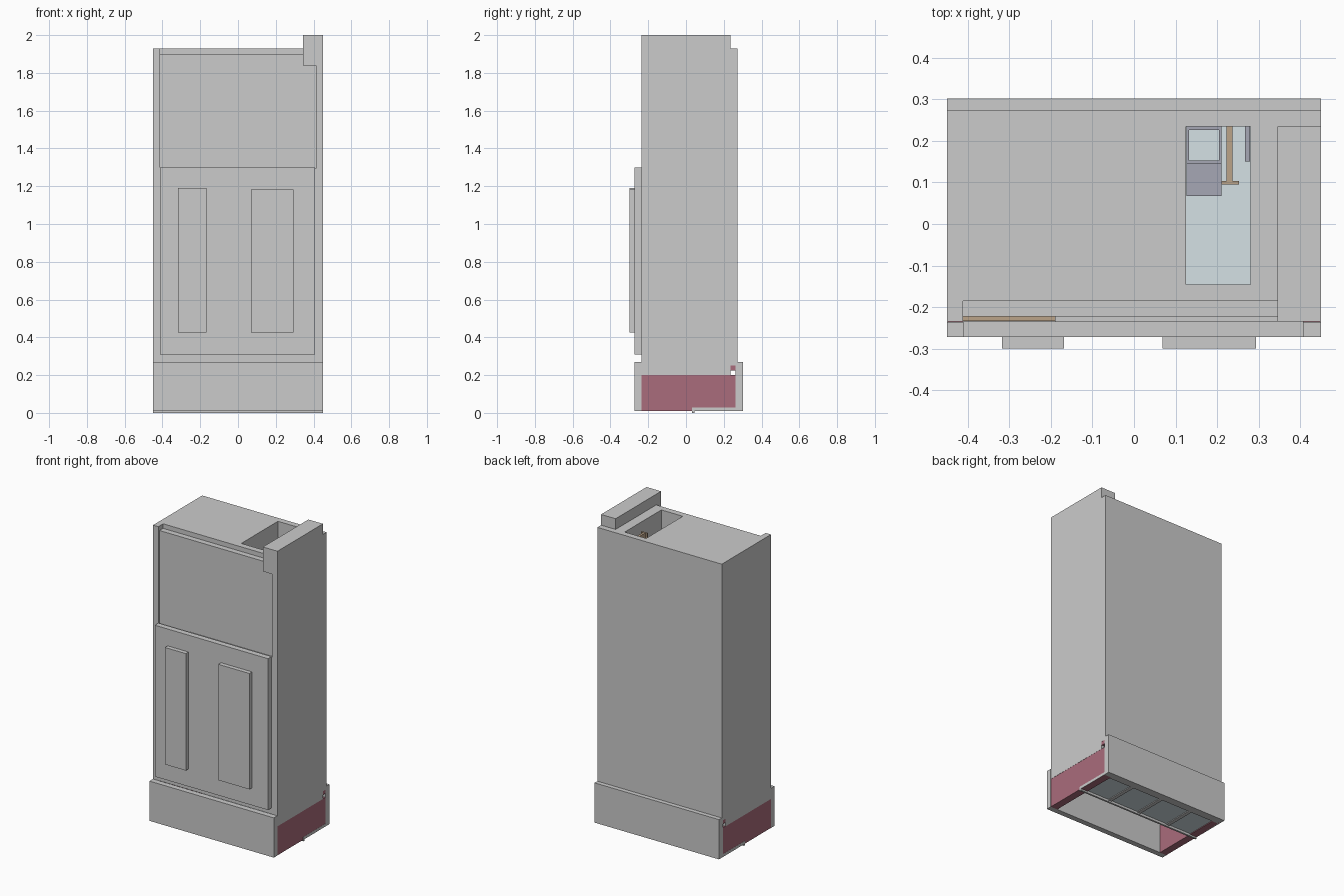
import bpy, bmesh


def material(name, rgb):
    m = bpy.data.materials.new(name)
    m.diffuse_color = (*rgb, 1)
    return m


RED = material("red_panel", (0.40, 0.15, 0.20))
GLASS = material("pale_blue", (0.66, 0.75, 0.78))
WOOD = material("tan_wood", (0.50, 0.37, 0.25))
SLATE = material("slate", (0.38, 0.39, 0.46))


def boxes(name, specs, mat=None):
    """One object made of boxes, each (x0, x1, y0, y1, z0, z1)."""
    bm = bmesh.new()
    for x0, x1, y0, y1, z0, z1 in specs:
        vs = bmesh.ops.create_cube(bm, size=1)["verts"]
        for v in vs:
            v.co = (x1 if v.co.x > 0 else x0,
                    y1 if v.co.y > 0 else y0,
                    z1 if v.co.z > 0 else z0)
    me = bpy.data.meshes.new(name)
    bm.to_mesh(me)
    bm.free()
    ob = bpy.data.objects.new(name, me)
    bpy.context.collection.objects.link(ob)
    if mat:
        me.materials.append(mat)
    return ob


# Main cabinet: side walls, core, back, with a shaft cut into the top
boxes("side_walls", [(-.45, -.412, -.235, .235, .2, 1.93),
                     (.412, .45, -.235, .235, .2, 1.85)])
core = boxes("cabinet_core", [(-.412, .449, -.185, .234, .27, 1.93)])
cutter = boxes("shaft_cutter", [(.125, .28, -.145, .2345, 1.6, 2.0)])
cutter.hide_render = True
cutter.hide_set(True)
cut = core.modifiers.new("shaft", "BOOLEAN")
cut.operation = "DIFFERENCE"
cut.object = cutter
cut.solver = "EXACT"
boxes("back_panel", [(-.45, .45, .234, .273, .25, 1.93)])
boxes("top_corner_block", [(.345, .45, -.235, .235, 1.84, 2.0)])

# Recessed upper front and the layers behind the door
boxes("upper_front_panel", [(-.412, .412, -.222, -.185, .27, 1.9)])
boxes("lower_front_backing", [(-.19, .412, -.235, -.222, .27, 1.295),
                              (-.412, -.19, -.235, -.222, .27, 1.24)])
boxes("slot_lining", [(-.412, -.19, -.233, -.222, 1.24, 1.26)], WOOD)

# Door with two raised panels
boxes("front_door", [(-.412, .408, -.272, -.235, .31, 1.3)])
boxes("raised_door_panels", [(-.318, -.168, -.3, -.27, .425, 1.19),
                             (.068, .293, -.3, -.27, .425, 1.183)])

# Plinth: skirts front and back, red ends
boxes("plinth_skirts", [(-.45, .45, -.272, -.236, .01, .27),
                        (-.45, .45, .262, .302, .01, .27)])
boxes("plinth_ends", [(s * .4, s * .449, -.236, .262, .01, .2) if s > 0
                      else (-.449, -.4, -.236, .262, .01, .2) for s in (-1, 1)], RED)
boxes("plinth_end_blocks", [(-.449, -.4, .235, .262, .225, .27),
                            (.4, .449, .235, .262, .225, .27)], RED)

# Four panes in a frame under the rear half of the plinth
pitch = .9 / 4
boxes("base_panes", [(-.45 + i * pitch + .012, -.45 + (i + 1) * pitch - .012,
                      .045, .25, .015, .025) for i in range(4)], GLASS)
boxes("base_pane_frame",
      [(-.45 + i * pitch - (.012 if i else 0), -.45 + i * pitch + (.012 if i < 4 else 0),
        .045, .25, .01, .028) for i in range(5)]
      + [(-.45, .45, .033, .045, 0, .028), (-.45, .45, .25, .263, .01, .028)])

# Contents of the top shaft
boxes("shaft_floor", [(.125, .28, -.145, .2345, 1.599, 1.61)], GLASS)
boxes("shaft_box", [(.126, .21, .067, .145, 1.61, 1.78)], SLATE)
boxes("shaft_tube", [(.126, .132, .145, .234, 1.61, 1.82),
                     (.204, .21, .145, .234, 1.61, 1.82),
                     (.132, .204, .145, .153, 1.61, 1.82),
                     (.132, .204, .226, .234, 1.61, 1.82),
                     (.267, .279, .15, .234, 1.61, 1.82)], SLATE)
boxes("shaft_divider", [(.222, .237, .103, .234, 1.61, 1.89),
                        (.21, .253, .095, .103, 1.61, 1.89)], WOOD)
